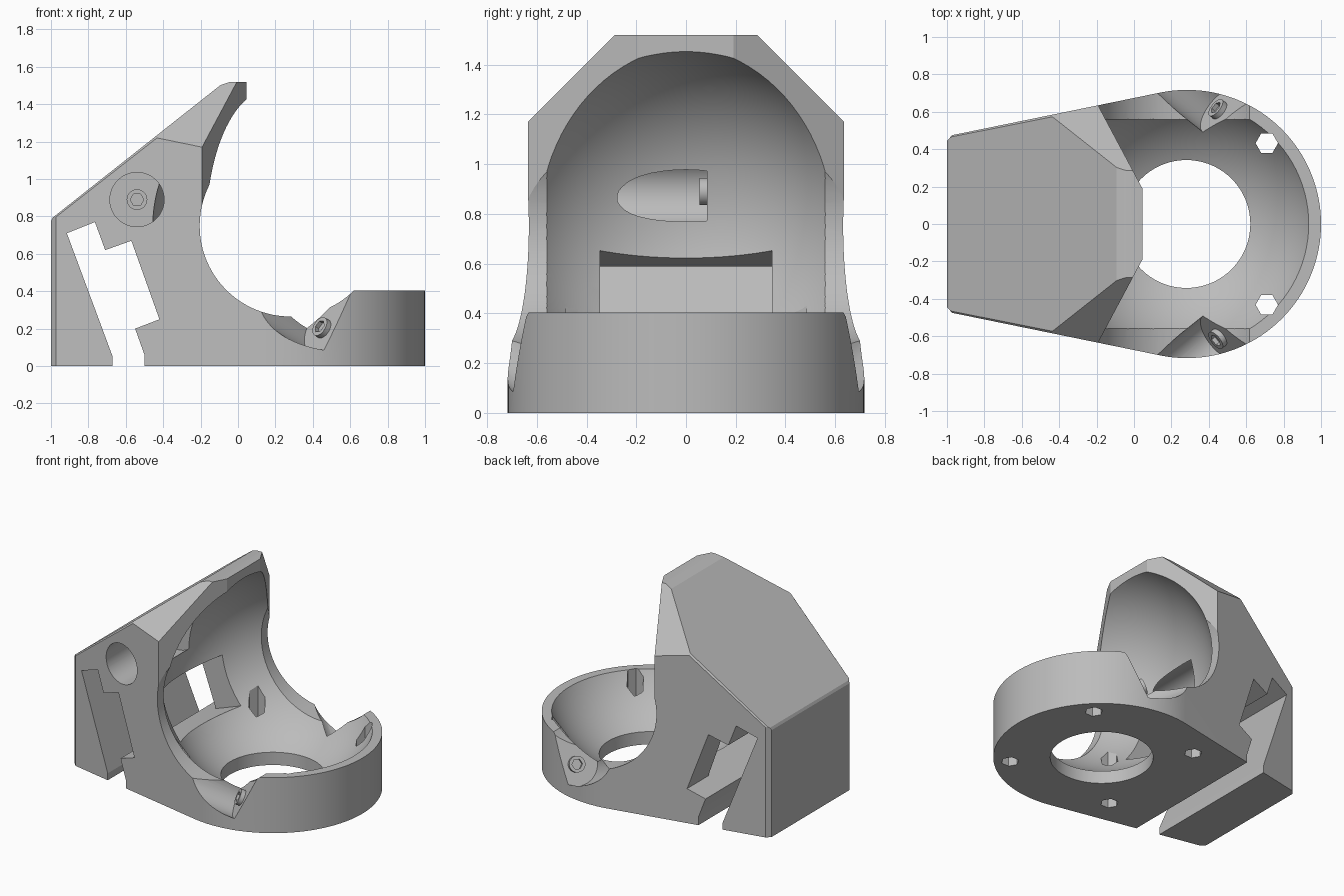
import bpy, bmesh, math
from mathutils import Matrix, Vector

cube = bpy.data.objects.get("Cube")
if cube:
    bpy.data.objects.remove(cube)

grey = bpy.data.materials.new("plain grey")
grey.use_nodes = True
grey.diffuse_color = (0.5, 0.5, 0.5, 1)
grey.node_tree.nodes["Principled BSDF"].inputs["Base Color"].default_value = (0.5, 0.5, 0.5, 1)

BALL = Vector((0.28, 0, 0.75))   # centre of the ball cavity
BALL_R = 0.741
BORE_R = 0.145


def to_object(name, bm):
    bmesh.ops.recalc_face_normals(bm, faces=bm.faces)
    mesh = bpy.data.meshes.new(name)
    bm.to_mesh(mesh)
    bm.free()
    obj = bpy.data.objects.new(name, mesh)
    bpy.context.collection.objects.link(obj)
    mesh.materials.append(grey)
    return obj


def prism_mesh(points, depth, matrix=Matrix()):
    bm = bmesh.new()
    face = bm.faces.new([bm.verts.new((x, y, 0)) for x, y in points])
    top = bmesh.ops.extrude_face_region(bm, geom=[face])["geom"]
    verts = [v for v in top if isinstance(v, bmesh.types.BMVert)]
    bmesh.ops.translate(bm, verts=verts, vec=(0, 0, depth))
    bm.transform(matrix)
    return bm


def prism(name, points, depth, matrix=Matrix()):
    return to_object(name, prism_mesh(points, depth, matrix))


def ring(radius, count, start=0.0, sweep=math.tau, cx=0, cy=0):
    return [(cx + radius * math.cos(start + sweep * i / count),
             cy + radius * math.sin(start + sweep * i / count)) for i in range(count)]


def frame(origin, normal, along):
    n = Vector(normal).normalized()
    a = Vector(along)
    a = (a - n * a.dot(n)).normalized()
    b = n.cross(a)
    m = Matrix((a, b, n)).transposed().to_4x4()
    m.translation = origin
    return m


def across(width):
    # turns an x-z profile into a prism spanning the given width in y
    return Matrix.Translation((0, width / 2, 0)) @ Matrix.Rotation(math.pi / 2, 4, "X")


def cut(target, cutter):
    mod = target.modifiers.new("cut", "BOOLEAN")
    mod.operation = "DIFFERENCE"
    mod.solver = "EXACT"
    mod.object = cutter
    cutter.hide_render = True
    bpy.ops.object.select_all(action="DESELECT")
    bpy.context.view_layer.objects.active = target
    target.select_set(True)
    bpy.ops.object.modifier_apply(modifier=mod.name)
    bpy.data.objects.remove(cutter)


# Body: teardrop plan trimmed by sloping planes
tangent = math.radians(101)
plan = [(-1, 0.445), (-1, -0.445), (-0.972, -0.475)]
plan += ring(0.717, 73, -tangent, 2 * tangent * 73 / 72, 0.283)
plan += [(-0.972, 0.475)]
bm = prism_mesh(plan, 1.52)
trims = [((-0.97, 0, 0.81), (-0.62, 0, 0.785)),
         ((-0.08, 0, 1.507), (-0.3, 0, 0.95)),
         ((-1, 0, 0.775), (-0.9, 0, 0.43))]
for s in (1, -1):
    trims += [((0, s * 0.285, 1.52), (0, s, 1)),
              ((-0.97, s * 0.475, 0.8), (-0.815, s * 0.98, 0.785))]
bmesh.ops.recalc_face_normals(bm, faces=bm.faces)
for point, normal in trims:
    cut_geom = bmesh.ops.bisect_plane(bm, geom=bm.verts[:] + bm.edges[:] + bm.faces[:],
                                      plane_co=point, plane_no=normal, clear_outer=True)
    edges = [e for e in bm.edges if e.is_boundary]
    if edges:
        bmesh.ops.contextual_create(bm, geom=edges)
body = to_object("holder_body", bm)

# Open space in front of the hood and above the low ring
hood_front = [(-0.334, 0.9), (0.045, 0.19), (0.045, -0.19), (-0.334, -0.9), (1.2, -0.9), (1.2, 0.9)]
cut(body, prism("hood_front_cutter", hood_front, 1, Matrix.Translation((0, 0, 0.78))))
above_ring = [(0.28, -1), (1.2, -1), (1.2, 1), (0.28, 1)]
cut(body, prism("ring_top_cutter", above_ring, 1.5, Matrix.Translation((0, 0, 0.403))))

# Round side openings, ball cavity and floor opening
cut(body, prism("side_cutter", ring(0.485, 96, cx=BALL.x, cy=BALL.z), 2, across(2)))
bm = bmesh.new()
bmesh.ops.create_uvsphere(bm, u_segments=96, v_segments=48, radius=BALL_R,
                          matrix=Matrix.Translation(BALL))
cut(body, to_object("ball_cutter", bm))
cut(body, prism("floor_cutter", ring(0.342, 72, cx=BALL.x), 0.5, Matrix.Translation((0, 0, -0.1))))

# Stepped slot through the back, with a window into the cavity
slot = [(-0.67, -0.1), (-0.67, 0.05), (-0.915, 0.71), (-0.765, 0.77), (-0.71, 0.62),
        (-0.57, 0.67), (-0.42, 0.25), (-0.55, 0.2), (-0.5, 0.06), (-0.5, -0.1)]
cut(body, prism("slot_cutter", slot, 2, across(2)))
window = [(-0.58, 0.575), (-0.46, 0.235), (-0.2, 0.33), (-0.32, 0.67)]
cut(body, prism("window_cutter", window, 0.69, across(0.69)))

# Hexagonal screw holes in the base
for sx in (1, -1):
    for sy in (1, -1):
        spot = Matrix.Translation((BALL.x + sx * 0.43, sy * 0.432, -0.1))
        cut(body, prism("hex_cutter", ring(0.06, 6), 0.53, spot))


# Bearing pockets, each with a socketed stub on its floor
def pocket(label, origin, normal, along, shape, stub_centre):
    m = frame(origin, normal, along)
    cut(body, prism(label + "_cutter", shape, 0.9, m))
    base = frame(stub_centre, normal, along)
    stub = prism(label + "_stub", ring(0.055, 32), 0.04, base @ Matrix.Translation((0, 0, -0.01)))
    cut(stub, prism("socket_cutter", ring(0.036, 6), 0.1, base @ Matrix.Translation((0, 0, 0.005))))
    return stub


half = ring(BORE_R, 25, math.pi / 2, math.pi * 25 / 24)
long_shape = half + [(0.27, -BORE_R), (0.27, BORE_R)]
centre = Vector((-0.54, 0.085, 0.89))
parts = [body, pocket("back_bearing", centre, (0, -1, 0), (1, 0, 0), ring(BORE_R, 48), centre)]
for s, label in ((1, "left_bearing"), (-1, "right_bearing")):
    n = Vector((-1, s * 0.8, 0.61)).normalized()
    centre = Vector((0.44, s * 0.62, 0.21)) - n * 0.025
    parts.append(pocket(label, centre, n, (0.18, s * 0.01, 0.19), long_shape, centre))

# Smooth the round surfaces, keep the edges sharp
for obj in parts:
    bpy.ops.object.select_all(action="DESELECT")
    obj.select_set(True)
    bpy.context.view_layer.objects.active = obj
    bpy.ops.object.shade_smooth_by_angle(angle=math.radians(20))
